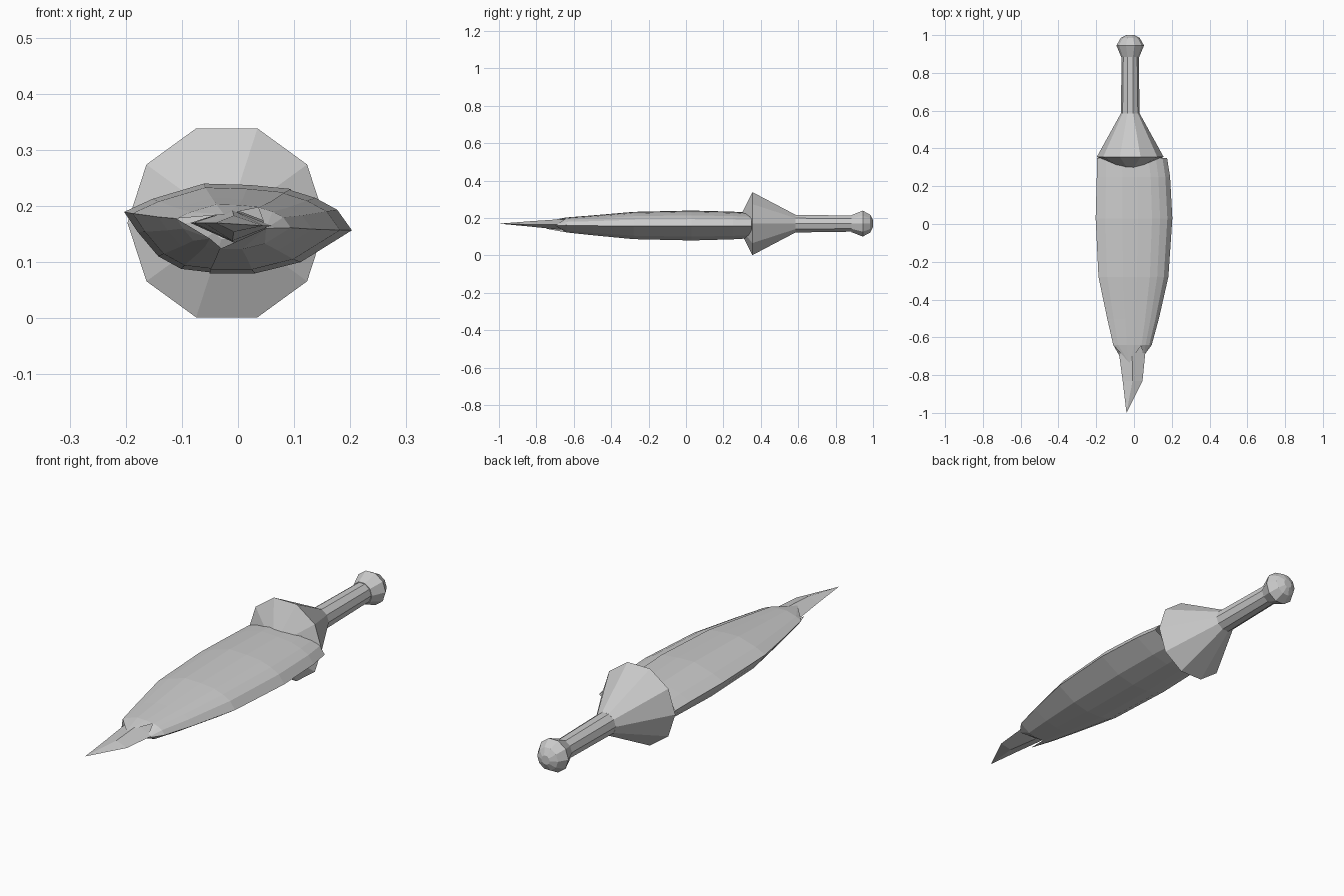
import bpy, bmesh, math

if "Cube" in bpy.data.objects:
    bpy.data.objects.remove(bpy.data.objects["Cube"])

CX, CZ = -0.02, 0.17   # long axis of the model


def make_object(name, verts, faces):
    mesh = bpy.data.meshes.new(name)
    mesh.from_pydata(verts, [], faces)
    bm = bmesh.new()
    bm.from_mesh(mesh)
    bmesh.ops.remove_doubles(bm, verts=bm.verts, dist=0.0005)
    bmesh.ops.recalc_face_normals(bm, faces=bm.faces)
    bm.to_mesh(mesh)
    bm.free()
    obj = bpy.data.objects.new(name, mesh)
    bpy.context.collection.objects.link(obj)
    return obj


def grid_faces(rows, cols, closed):
    return [(r * cols + c, r * cols + (c + 1) % cols,
             (r + 1) * cols + (c + 1) % cols, (r + 1) * cols + c)
            for r in range(rows - 1) for c in range(cols if closed else cols - 1)]


def lathe(name, profile, sides=10):
    """Turn (y, radius) points around the long axis."""
    verts = [(CX + r * math.cos(2 * math.pi * i / sides), y,
              CZ + r * math.sin(2 * math.pi * i / sides))
             for y, r in profile for i in range(sides)]
    faces = grid_faces(len(profile), sides, True)
    n = len(verts)
    faces += [tuple(range(sides)), tuple(range(n - sides, n))]
    return make_object(name, verts, faces)


# Flared guard, grip and knob
lathe("guard", [(0.285, 0.03), (0.355, 0.177), (0.585, 0.05)])
lathe("grip", [(0.57, 0.05), (0.90, 0.045)])
lathe("knob", [(0.885, 0.048), (0.945, 0.073), (0.985, 0.05), (1.0, 0.02)])

# Stations along the wrapped body: y, x centre, half width, z centre, half height
STATIONS = [(0.35, -0.01, 0.185, 0.160, 0.068),
            (0.25, -0.003, 0.194, 0.160, 0.074),
            (0.03, 0.0, 0.203, 0.160, 0.080),
            (-0.28, -0.003, 0.185, 0.160, 0.073),
            (-0.50, -0.005, 0.137, 0.161, 0.053),
            (-0.64, -0.008, 0.102, 0.163, 0.040)]


def petal(name, section, tip):
    """Loft one shell along the stations; section points are in unit scale."""
    verts = []
    for y, xc, w, zc, h in STATIONS:
        verts += [(xc + u * w, y, zc + v * h) for u, v in section]
    cols = len(section)
    faces = grid_faces(len(STATIONS), cols, False)
    last = len(verts) - cols
    verts.append(tip)
    faces += [(last + i, last + i + 1, last + cols) for i in range(cols - 1)]
    return make_object(name, verts, faces)


# Three petals wrap around one another to form the lens-shaped body
petal("top_petal", [(-1.0, 0.37), (-0.75, 0.66), (-0.3, 1.0),
                    (0.1, 0.97), (0.47, 0.88)], (-0.025, -0.735, 0.185))
petal("right_petal", [(0.43, 0.88), (0.68, 0.68), (0.87, 0.42), (1.0, -0.04),
                      (0.55, -0.75), (0.15, -1.0), (-0.25, -1.0)],
      (0.05, -0.70, 0.160))
petal("left_petal", [(-0.2, -0.99), (-0.5, -0.9), (-0.7, -0.62),
                     (-0.88, -0.08), (-1.0, 0.37)], (-0.05, -0.745, 0.142))

# Pointed faceted spike showing beyond the petals
spike_verts = []
for y, left, right, low, high in [(-0.45, -0.085, 0.07, 0.135, 0.195),
                                  (-0.68, -0.08, 0.06, 0.138, 0.193),
                                  (-0.83, -0.06, 0.045, 0.154, 0.183)]:
    mid = (left + right) / 2
    spike_verts += [(left, y, CZ), (mid, y, high), (right, y, 0.165), (mid, y, low)]
spike_faces = grid_faces(3, 4, True) + [(0, 1, 2, 3)]
spike_verts.append((-0.04, -1.0, 0.17))
spike_faces += [(8 + i, 8 + (i + 1) % 4, 12) for i in range(4)]
make_object("spike", spike_verts, spike_faces)
